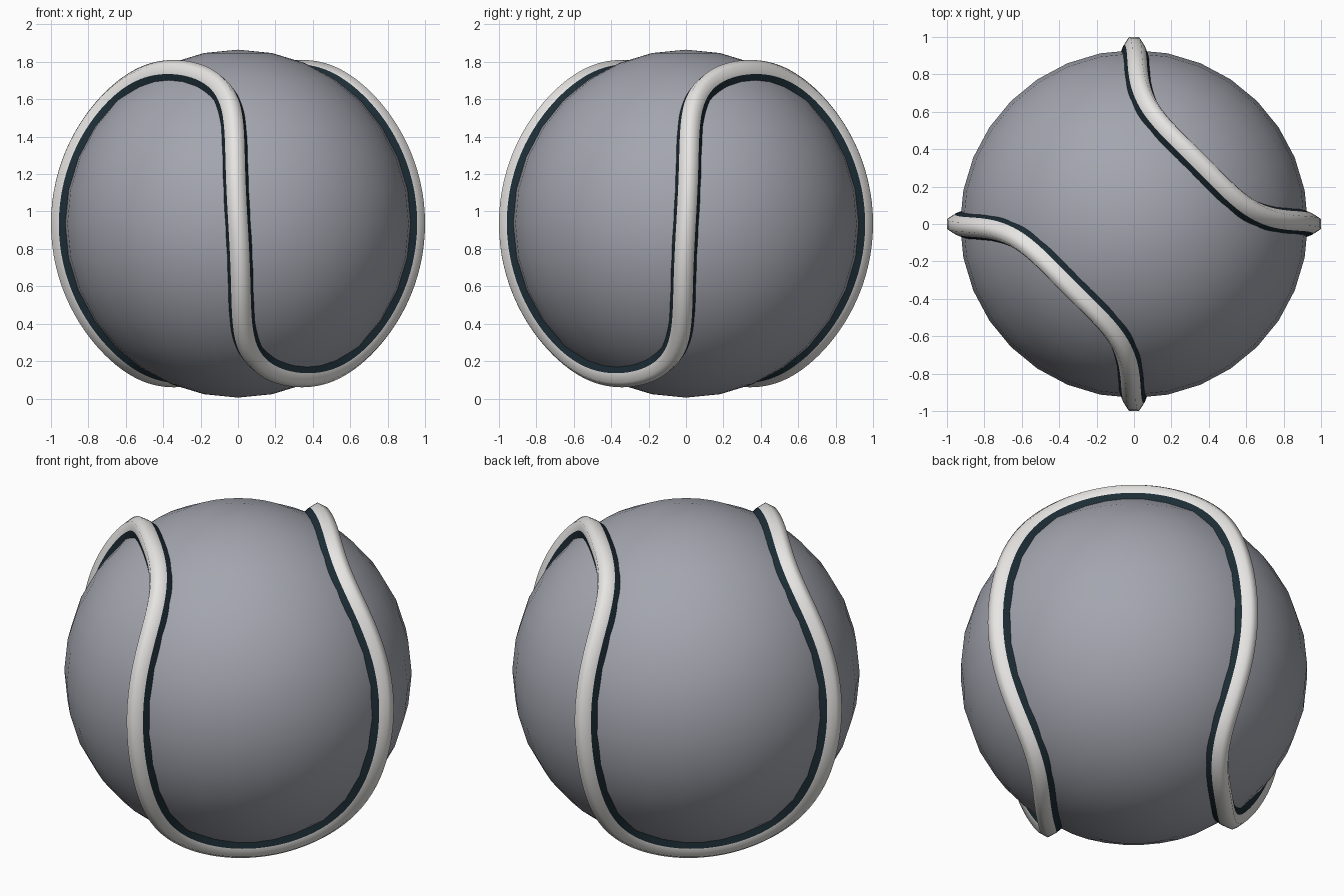
import bpy
import bmesh
from math import pi, sin, cos
from mathutils import Vector

default_cube = bpy.data.objects.get("Cube")
if default_cube:
    bpy.data.objects.remove(default_cube, do_unlink=True)

RADIUS = 0.93
CENTRE = Vector((0, 0, 0.935))


def make_material(name, colour):
    mat = bpy.data.materials.new(name)
    mat.use_nodes = True
    mat.diffuse_color = (*colour, 1)
    bsdf = next(n for n in mat.node_tree.nodes if n.type == 'BSDF_PRINCIPLED')
    bsdf.inputs["Base Color"].default_value = (*colour, 1)
    return mat


def make_object(name, bm, materials):
    mesh = bpy.data.meshes.new(name)
    bmesh.ops.recalc_face_normals(bm, faces=bm.faces)
    for face in bm.faces:
        face.smooth = True
    bm.to_mesh(mesh)
    bm.free()
    for mat in materials:
        mesh.materials.append(mat)
    obj = bpy.data.objects.new(name, mesh)
    obj.location = CENTRE
    bpy.context.collection.objects.link(obj)
    return obj


grey = make_material("ball grey", (0.37, 0.38, 0.43))
white = make_material("seam white", (0.80, 0.79, 0.77))
dark = make_material("seam edge dark", (0.012, 0.026, 0.036))

# Ball
ball = bmesh.new()
bmesh.ops.create_uvsphere(ball, u_segments=32, v_segments=16, radius=RADIUS)
make_object("ball", ball, [grey])


# Centre line of the seam: a closed wave winding once around the ball
def seam_direction(t):
    lat = 1.04 * cos(t)
    lon = pi / 4 + t / 2 + 0.33 * sin(2 * t) + 0.055 * sin(4 * t)
    return Vector((cos(lat) * cos(lon), cos(lat) * sin(lon), sin(lat)))


# Raised seam: half profile of (sideways offset, distance from ball centre)
half = [(0.073, 0.905), (0.052, 0.958), (0.025, 1.0)]
profile = half + [(-w, r) for w, r in reversed(half)]
STEPS = 224

seam = bmesh.new()
rings = []
for i in range(STEPS):
    t = 4 * pi * i / STEPS
    out = seam_direction(t)
    along = seam_direction(t + 0.001) - seam_direction(t - 0.001)
    side = out.cross(along).normalized()
    rings.append([seam.verts.new(out * r + side * w) for w, r in profile])

last = len(profile) - 2
for i, ring in enumerate(rings):
    following = rings[(i + 1) % STEPS]
    for j in range(last + 1):
        face = seam.faces.new((ring[j], ring[j + 1], following[j + 1], following[j]))
        # The lower flanks on both sides are dark, the crown is white
        face.material_index = 1 if j in (0, last) else 0

# Keep the colour border crisp
for edge in seam.edges:
    if len({f.material_index for f in edge.link_faces}) > 1:
        edge.smooth = False
make_object("raised_seam", seam, [white, dark])
